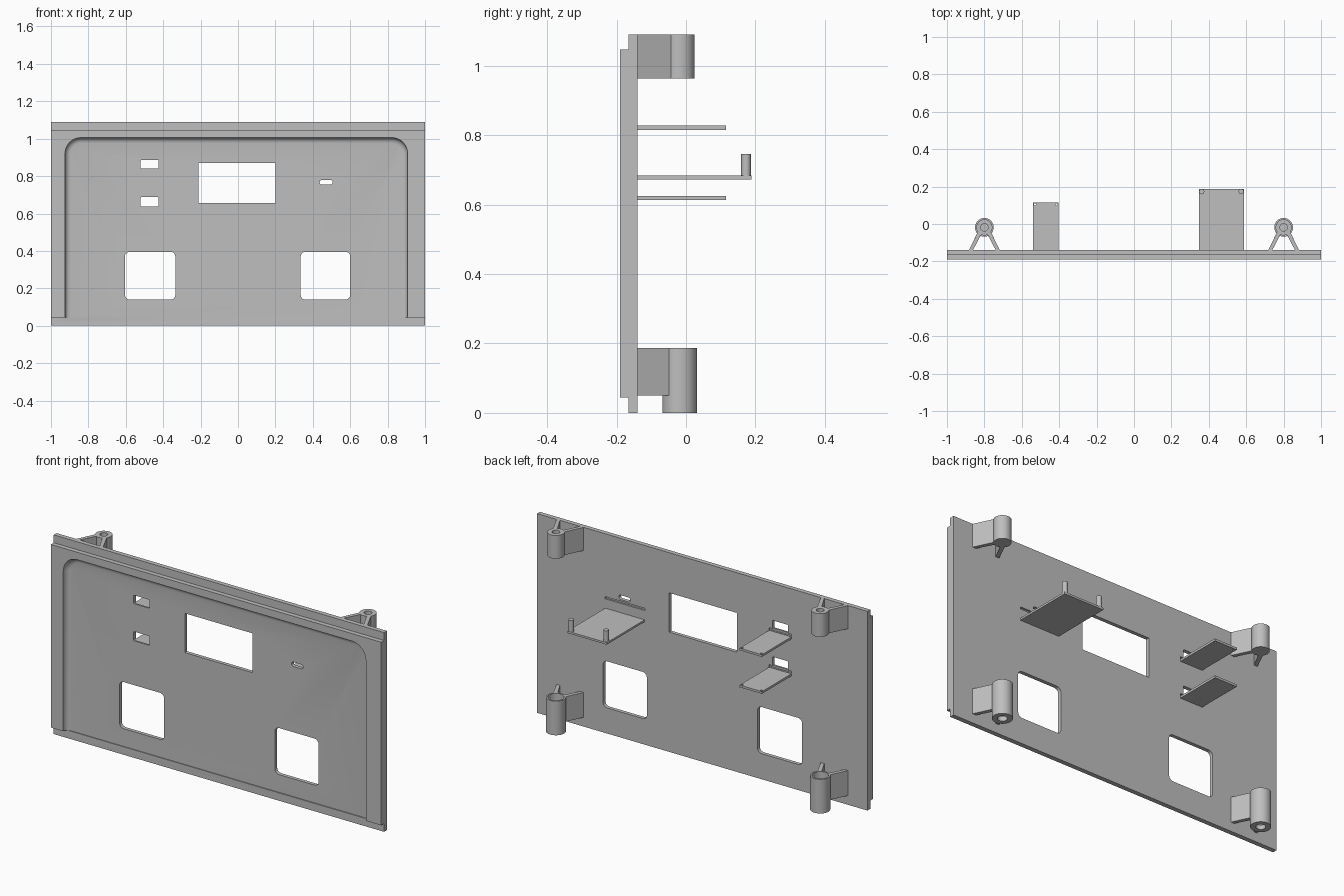
import bpy, bmesh, math
from mathutils import Vector

if "Cube" in bpy.data.objects:
    bpy.data.objects.remove(bpy.data.objects["Cube"], do_unlink=True)

grey = bpy.data.materials.new("plain_grey")
grey.use_nodes = True
grey.diffuse_color = (0.52, 0.52, 0.52, 1)
grey.node_tree.nodes["Principled BSDF"].inputs["Base Color"].default_value = grey.diffuse_color

BACK = -0.14      # rear face of the panel
STEP = -0.165     # rebate between the two layers
FRONT = -0.19
POST_Y = -0.018


def loft(name, rings):
    """Closed solid through rings with equal point counts."""
    bm = bmesh.new()
    loops = [[bm.verts.new(p) for p in ring] for ring in rings]
    n = len(loops[0])
    for a, b in zip(loops, loops[1:]):
        for i in range(n):
            j = (i + 1) % n
            bm.faces.new((a[i], a[j], b[j], b[i]))
    bm.faces.new(loops[0])
    bm.faces.new(loops[-1])
    bmesh.ops.recalc_face_normals(bm, faces=bm.faces)
    mesh = bpy.data.meshes.new(name)
    bm.to_mesh(mesh)
    bm.free()
    mesh.materials.append(grey)
    ob = bpy.data.objects.new(name, mesh)
    bpy.context.collection.objects.link(ob)
    return ob


def prism(name, pts, axis, lo, hi):
    """Extrude a 2D outline along an axis."""
    def place(p, d):
        c = list(p)
        c.insert("xyz".index(axis), d)
        return Vector(c)
    return loft(name, [[place(p, d) for p in pts] for d in (lo, hi)])


def rounded(x0, x1, z0, z1, r, seg=5):
    if r == 0:
        return [(x0, z0), (x1, z0), (x1, z1), (x0, z1)]
    pts = []
    corners = [(x1 - r, z1 - r), (x0 + r, z1 - r), (x0 + r, z0 + r), (x1 - r, z0 + r)]
    for k, (cx, cz) in enumerate(corners):
        for i in range(seg + 1):
            a = math.pi / 2 * (k + i / seg)
            pts.append((cx + r * math.cos(a), cz + r * math.sin(a)))
    return pts


def circle(cx, cy, r, n=32):
    return [(cx + r * math.cos(2 * math.pi * i / n), cy + r * math.sin(2 * math.pi * i / n))
            for i in range(n)]


def cut(ob, cutter):
    mod = ob.modifiers.new("cut", 'BOOLEAN')
    mod.operation = 'DIFFERENCE'
    mod.solver = 'EXACT'
    mod.object = cutter
    bpy.context.view_layer.objects.active = ob
    bpy.ops.object.modifier_apply(modifier=mod.name)
    bpy.data.objects.remove(cutter, do_unlink=True)


def smooth(ob):
    bpy.ops.object.select_all(action='DESELECT')
    ob.select_set(True)
    bpy.context.view_layer.objects.active = ob
    bpy.ops.object.shade_smooth_by_angle(angle=math.radians(32))


# Panel with rebated top and bottom edges
panel = prism("panel", [(BACK, 0), (BACK, 1.09), (STEP, 1.09), (STEP, 1.047),
                        (FRONT, 1.047), (FRONT, 0.045), (STEP, 0.045), (STEP, 0)],
              "x", -1, 1)


# Arched recess in the front with a coved edge
def arch(y, inset, seg=8):
    x0, x1, top, r = -0.925 + inset, 0.907 - inset, 1.006 - inset, 0.085 - inset
    pts = [(x0, y, 0.043), (x1, y, 0.043)]
    for cx, start in ((x1 - r, 0), (x0 + r, 1)):
        for i in range(seg + 1):
            a = math.pi / 2 * (start + i / seg)
            pts.append((cx + r * math.cos(a), y, top - r + r * math.sin(a)))
    return pts


COVE = 0.03
rings = [arch(FRONT - 0.02, 0)]
for i in range(6):
    a = math.pi / 2 * i / 5
    rings.append(arch(FRONT + COVE * math.sin(a), COVE * (1 - math.cos(a))))
cut(panel, loft("recess_cutter", rings))

# Window and port openings: x0, x1, z0, z1, corner radius
openings = [(-0.21, 0.2, 0.655, 0.87, 0),
            (-0.605, -0.335, 0.14, 0.395, 0.025),
            (0.335, 0.6, 0.14, 0.395, 0.025),
            (-0.52, -0.425, 0.84, 0.887, 0.004),
            (-0.52, -0.425, 0.637, 0.688, 0.004),
            (0.437, 0.505, 0.755, 0.779, 0.01)]
for o in openings:
    cut(panel, prism("opening_cutter", rounded(*o), "y", -0.3, 0))

# Shallow board slots in the rear face
for x0, x1, z in ((0.345, 0.587, 0.74), (-0.54, -0.405, 0.835), (-0.54, -0.405, 0.633)):
    cut(panel, prism("slot_cutter", rounded(x0, x1, z - 0.006, z + 0.006, 0),
                     "y", BACK - 0.01, 0))
smooth(panel)

# Small shelves with pin holes
for name, z in (("upper_small_shelf", 0.815), ("lower_small_shelf", 0.613)):
    shelf = prism(name, rounded(-0.54, -0.405, BACK - 0.002, 0.115, 0), "z", z, z + 0.012)
    for x in (-0.53, -0.415):
        cut(shelf, prism("pin_cutter", circle(x, 0.105, 0.006, 12), "z", z - 0.1, z + 0.1))

# Large shelf with two pegs
prism("large_shelf", rounded(0.348, 0.587, BACK - 0.002, 0.188, 0), "z", 0.672, 0.683)
for side, x in (("right", 0.362), ("left", 0.573)):
    smooth(prism(side + "_shelf_peg", circle(x, 0.173, 0.014, 20), "z", 0.682, 0.745))


# Screw posts on splayed legs
def legs(name, x, tip, z0, z1):
    for s, side in ((-1, "right"), (1, "left")):
        t = 0.08 - (tip - BACK) * 0.5
        pts = [(x + s * 0.083, BACK - 0.002), (x + s * 0.062, BACK - 0.002),
               (x + s * (t - 0.019), tip - 0.004), (x + s * (t + 0.002), tip + 0.004)]
        prism(name + "_" + side + "_leg", pts, "z", z0, z1)


for side, x in (("right", -0.8), ("left", 0.8)):
    name = side + "_upper_post"
    post = prism(name, circle(x, POST_Y, 0.043), "z", 0.963, 1.09)
    cut(post, prism("bore_cutter", circle(x, POST_Y, 0.02, 24), "z", 0.985, 1.2))
    smooth(post)
    legs(name, x, -0.046, 0.963, 1.09)

    name = side + "_lower_post"
    post = prism(name, circle(x, POST_Y, 0.05), "z", 0, 0.187)
    cut(post, prism("bore_cutter", circle(x, POST_Y, 0.041), "z", 0.025, 0.3))
    cut(post, prism("hole_cutter", circle(x, POST_Y, 0.024, 24), "z", -0.1, 0.1))
    smooth(post)
    legs(name, x, -0.052, 0.05, 0.187)
